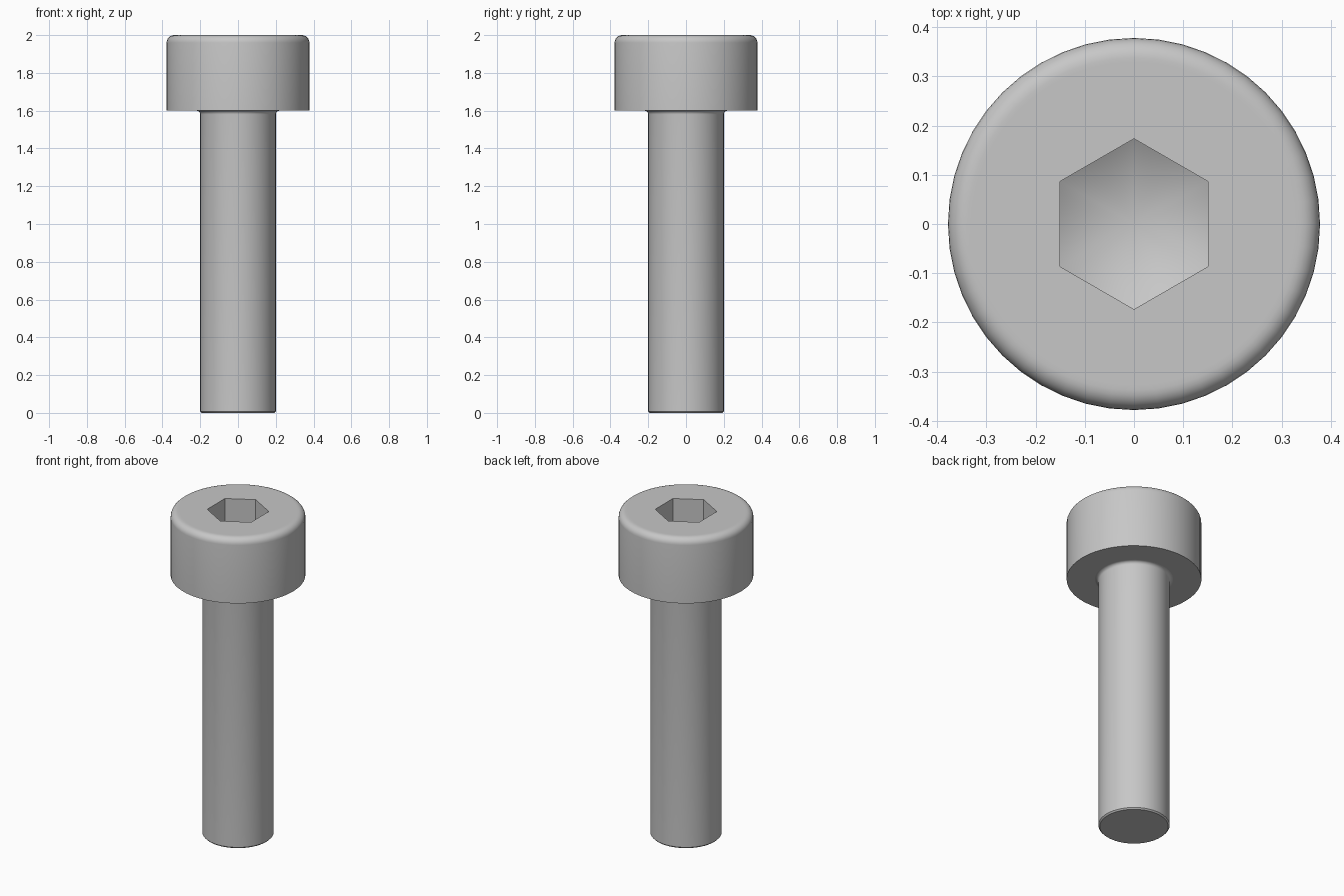
import bpy
import bmesh
from math import sin, cos, tan, pi, radians

if "Cube" in bpy.data.objects:
    bpy.data.objects.remove(bpy.data.objects["Cube"], do_unlink=True)

SIDES = 48
HEAD_R, HEAD_BASE, TOP, ROUND = 0.378, 1.6, 2.0, 0.04
SHANK_R, FILLET, CHAMFER = 0.2, 0.02, 0.008
SOCKET_APOTHEM, TIP_Z, FLOOR_SLOPE = 0.15, 1.7, radians(30)

steel = bpy.data.materials.new("steel grey")
steel.use_nodes = True
colour = (0.57, 0.57, 0.57, 1)
steel.diffuse_color = colour
steel.node_tree.nodes["Principled BSDF"].inputs["Base Color"].default_value = colour


def circle(r, z):
    return [(r * cos(a), r * sin(a), z) for a in (2 * pi * i / SIDES for i in range(SIDES))]


def hexagon(height):
    """Hexagonal ring with corners on the y axis; height is a function of radius."""
    ring = []
    for i in range(SIDES):
        a = 2 * pi * i / SIDES
        off = (a + pi / 6) % (pi / 3) - pi / 6
        r = SOCKET_APOTHEM / cos(off)
        ring.append((r * cos(a), r * sin(a), height(r)))
    return ring


def arc(cr, cz, radius, start, end, steps=6):
    """Rings that follow a rounded edge."""
    angles = [radians(start + (end - start) * i / steps) for i in range(steps + 1)]
    return [circle(cr + radius * cos(a), cz + radius * sin(a)) for a in angles]


def skin(name, rings, cap_start=False, tip=None):
    bm = bmesh.new()
    loops = [[bm.verts.new(p) for p in ring] for ring in rings]
    for a, b in zip(loops, loops[1:]):
        for i in range(SIDES):
            j = (i + 1) % SIDES
            bm.faces.new((a[i], a[j], b[j], b[i]))
    if cap_start:
        bm.faces.new(loops[0][::-1])
    if tip:
        point = bm.verts.new(tip)
        for i in range(SIDES):
            bm.faces.new((loops[-1][i], loops[-1][(i + 1) % SIDES], point))
    mesh = bpy.data.meshes.new(name)
    bm.to_mesh(mesh)
    bm.free()
    mesh.materials.append(steel)
    obj = bpy.data.objects.new(name, mesh)
    bpy.context.collection.objects.link(obj)
    bpy.ops.object.select_all(action="DESELECT")
    obj.select_set(True)
    bpy.context.view_layer.objects.active = obj
    bpy.ops.object.shade_smooth_by_angle(angle=radians(30))
    return obj


# Shank: chamfered end, straight body, fillet under the head
skin("shank",
     [circle(SHANK_R - CHAMFER, 0), circle(SHANK_R, CHAMFER)]
     + arc(SHANK_R + FILLET, HEAD_BASE - FILLET, FILLET, 180, 90),
     cap_start=True)

# Head: underside, side, rounded rim, flat top, hex socket with conical floor
skin("socket_head",
     [circle(SHANK_R + FILLET, HEAD_BASE), circle(HEAD_R, HEAD_BASE)]
     + arc(HEAD_R - ROUND, TOP - ROUND, ROUND, 0, 90)
     + [circle(HEAD_R - ROUND - 0.01, TOP),
        hexagon(lambda r: TOP),
        hexagon(lambda r: TIP_Z + r * tan(FLOOR_SLOPE))],
     tip=(0, 0, TIP_Z))
